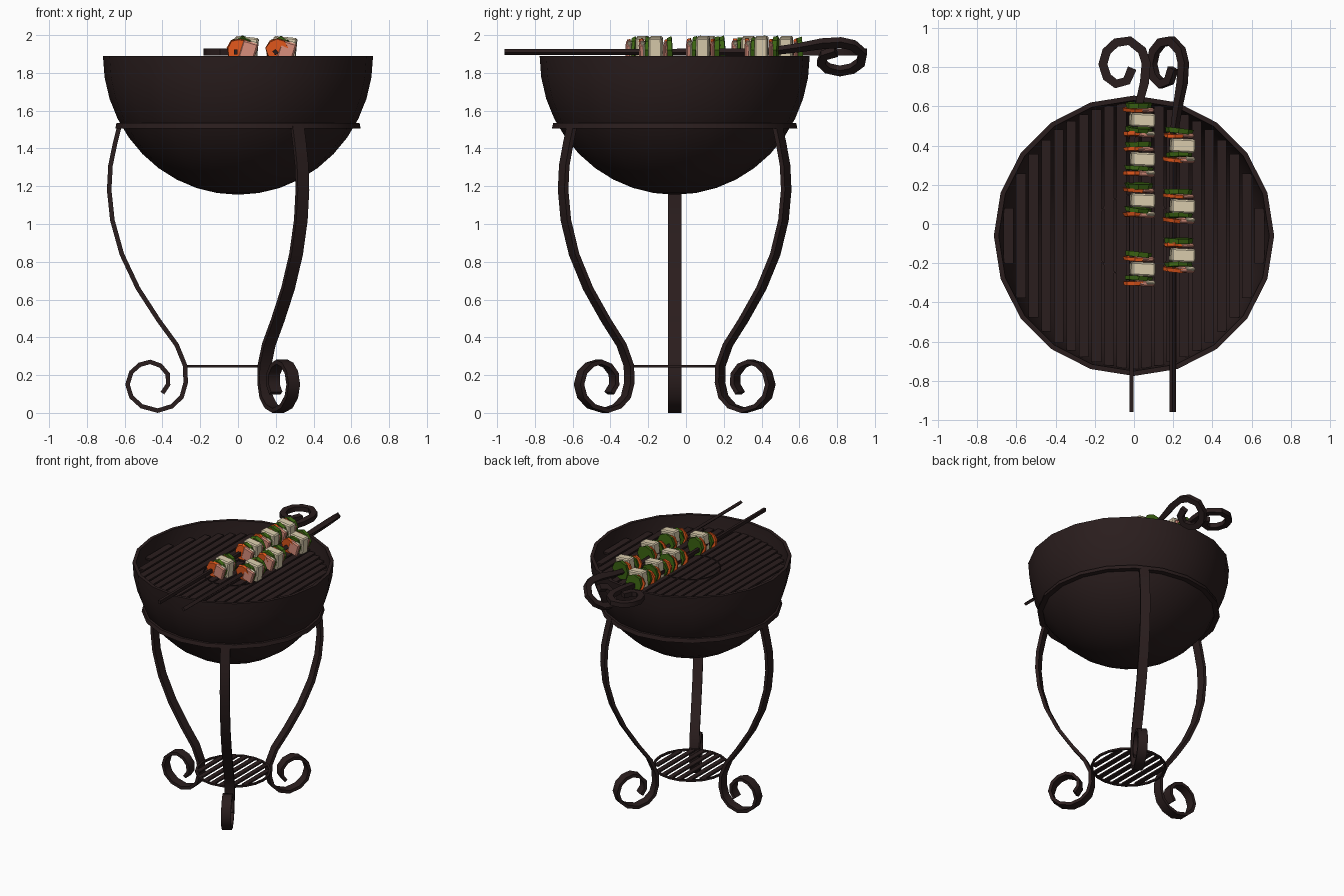
import bpy, bmesh, math, random
from mathutils import Matrix, Vector, Euler

if "Cube" in bpy.data.objects:
    bpy.data.objects.remove(bpy.data.objects["Cube"])

random.seed(4)
CY = -0.06  # bowl centre in y


def mat(name, col):
    m = bpy.data.materials.new(name)
    m.diffuse_color = (*col, 1)
    m.use_nodes = True
    m.node_tree.nodes["Principled BSDF"].inputs["Base Color"].default_value = m.diffuse_color
    return m


IRON = mat("dark_iron", (0.023, 0.0125, 0.0125))
GREEN = mat("pepper_green", (0.045, 0.13, 0.006))
ORANGE = mat("tomato_orange", (0.80, 0.10, 0.012))
CREAM = mat("onion_cream", (0.72, 0.62, 0.43))
PINK = mat("meat_pink", (0.68, 0.27, 0.20))


def finish(name, bm, material, matrix=None, smooth=None):
    bmesh.ops.recalc_face_normals(bm, faces=bm.faces)
    me = bpy.data.meshes.new(name)
    bm.to_mesh(me)
    bm.free()
    me.materials.append(material)
    ob = bpy.data.objects.new(name, me)
    bpy.context.collection.objects.link(ob)
    if matrix is not None:
        ob.matrix_world = matrix
    if smooth:
        bpy.ops.object.select_all(action='DESELECT')
        ob.select_set(True)
        bpy.context.view_layer.objects.active = ob
        bpy.ops.object.shade_smooth_by_angle(angle=math.radians(smooth))
    return ob


def lathe(name, profile, sides=20, closed=True, smooth=35):
    """Spin (radius, z) points around the bowl axis."""
    bm = bmesh.new()
    rings = []
    for r, z in profile:
        if r < 1e-4:
            rings.append([bm.verts.new((0, CY, z))] * sides)
        else:
            rings.append([bm.verts.new((r * math.cos(2 * math.pi * i / sides),
                                        CY + r * math.sin(2 * math.pi * i / sides), z))
                          for i in range(sides)])
    pairs = list(zip(rings, rings[1:])) + ([(rings[-1], rings[0])] if closed else [])
    for a, b in pairs:
        for i in range(sides):
            j = (i + 1) % sides
            quad = list(dict.fromkeys([a[i], a[j], b[j], b[i]]))
            bm.faces.new(quad)
    return finish(name, bm, IRON, smooth=smooth)


def strip(name, pts, thick, width, matrix):
    """Rectangular bar along a 2D path; thick and width are (start, end)."""
    bm = bmesh.new()
    n, secs = len(pts), []
    P = [Vector(p) for p in pts]
    for i, p in enumerate(P):
        t = (P[min(i + 1, n - 1)] - P[max(i - 1, 0)]).normalized()
        nrm = Vector((-t.y, t.x))
        f = min(1, max(0, i - 1) / 3)
        h = (thick[0] + (thick[1] - thick[0]) * f) / 2
        w = (width[0] + (width[1] - width[0]) * f) / 2
        secs.append([bm.verts.new((*(p + nrm * a * h), b * w))
                     for a, b in ((-1, -1), (1, -1), (1, 1), (-1, 1))])
    for a, b in zip(secs, secs[1:]):
        for k in range(4):
            bm.faces.new((a[k], a[(k + 1) % 4], b[(k + 1) % 4], b[k]))
    bm.faces.new(secs[0])
    bm.faces.new(secs[-1])
    return finish(name, bm, IRON, matrix, smooth=40)


def bars(name, radius, z, pitch, width, height):
    """Parallel bars along y, cut to a circle."""
    bm = bmesh.new()
    k = int(radius / pitch)
    for i in range(-k, k + 1):
        x = i * pitch
        half = math.sqrt(max(radius ** 2 - (abs(x) + width / 2) ** 2, 0.0004))
        bmesh.ops.create_cube(bm, size=1, matrix=Matrix.Translation((x, CY, z))
                              @ Matrix.Diagonal((width, 2 * half, height, 1)))
    return finish(name, bm, IRON)


# Fire bowl: hemisphere shell with an open top
steps = 10
angles = [math.pi / 2 * i / steps for i in range(steps + 1)]
outer = [(0.715 * math.sin(a), 1.89 - 0.735 * math.cos(a)) for a in angles]
inner = [(0.69 * math.sin(a), 1.89 - 0.71 * math.cos(a)) for a in reversed(angles)]
lathe("fire_bowl", outer + inner, closed=False)

# Support band around the bowl
lathe("support_band", [(0.61, 1.505), (0.65, 1.505), (0.643, 1.535), (0.61, 1.535)])

# Cooking grate with its centre ring
bars("cooking_grate", 0.68, 1.79, 0.064, 0.05, 0.014)
lathe("grate_centre_ring", [(0.208, 1.785), (0.215, 1.785), (0.215, 1.802), (0.208, 1.802)], 24)

# Low shelf between the legs
bars("shelf_bars", 0.262, 0.247, 0.066, 0.036, 0.012)
lathe("shelf_ring", [(0.255, 0.24), (0.27, 0.24), (0.27, 0.254), (0.255, 0.254)])

# Three curved legs ending in scrolls (radius, height)
leg = [(0.625, 1.53), (0.65, 1.43), (0.675, 1.31), (0.682, 1.18), (0.665, 1.02),
       (0.615, 0.84), (0.53, 0.66), (0.42, 0.49), (0.325, 0.36), (0.28, 0.25),
       (0.277, 0.16), (0.298, 0.085), (0.35, 0.035), (0.425, 0.012), (0.51, 0.035),
       (0.565, 0.085), (0.585, 0.15), (0.565, 0.215), (0.52, 0.255), (0.465, 0.27),
       (0.41, 0.25), (0.372, 0.205), (0.37, 0.15), (0.40, 0.105)]
for i, deg in enumerate((180, 60, -60)):
    m = (Matrix.Translation((0, CY, 0)) @ Matrix.Rotation(math.radians(deg), 4, 'Z')
         @ Matrix.Rotation(math.pi / 2, 4, 'X'))
    strip(f"leg_{i + 1}", leg, (0.024, 0.024), (0.07, 0.07), m)

# Skewers: straight rod and curled handle; the second is rolled on its axis
skewer = [(0, -0.96), (0, -0.3), (0, 0.42), (0.035, 0.6), (0.065, 0.72), (0.074, 0.82),
          (0.053, 0.885), (-0.01, 0.935), (-0.08, 0.925), (-0.128, 0.88), (-0.147, 0.815),
          (-0.126, 0.75), (-0.08, 0.715), (-0.025, 0.73), (0.003, 0.795)]
for i, (x, roll) in enumerate(((-0.012, 0), (0.198, -43))):
    m = Matrix.Translation((x, 0, 1.91)) @ Matrix.Rotation(math.radians(roll), 4, 'Y')
    strip(f"skewer_{i + 1}", skewer, (0.02, 0.046), (0.026, 0.036), m)


def slab(name, material, loc, r, thick, sides):
    """Irregular slice facing along y."""
    bm = bmesh.new()
    bmesh.ops.create_cone(bm, cap_ends=True, segments=sides, radius1=r, radius2=r * 0.92,
                          depth=thick)
    for v in bm.verts:
        v.co.xy *= random.uniform(0.9, 1.05)
    tilt = Euler((random.uniform(-.1, .1), 0, random.uniform(-.12, 0.02))).to_matrix().to_4x4()
    finish(name, bm, material, Matrix.Translation(loc) @ tilt @ Matrix.Rotation(math.pi / 2, 4, 'X'))


def block(name, material, loc, size, roll):
    """Bevelled chunk."""
    bm = bmesh.new()
    bmesh.ops.create_cube(bm, size=1, matrix=Matrix.Diagonal((*size, 1)))
    bmesh.ops.bevel(bm, geom=bm.edges[:], offset=0.008, segments=1, affect='EDGES')
    m = Matrix.Translation(loc) @ Euler((0, roll, -0.05)).to_matrix().to_4x4()
    finish(name, bm, material, m)


# Food: repeated groups of pepper, tomato, onion and meat
def food(x, y, tag):
    z = 1.922
    slab(f"pepper_back_{tag}", GREEN, (x - 0.004, y + 0.075, z), 0.074, 0.026, 8)
    slab(f"tomato_back_{tag}", ORANGE, (x - 0.022, y + 0.052, z - 0.002), 0.064, 0.018, 9)
    block(f"meat_back_{tag}", PINK, (x + 0.022, y + 0.052, z - 0.008), (0.09, 0.022, 0.10), 0.25)
    block(f"onion_{tag}", CREAM, (x + 0.014, y, z + 0.003), (0.124, 0.07, 0.13), 0.1)
    slab(f"pepper_front_{tag}", GREEN, (x - 0.004, y - 0.048, z), 0.073, 0.022, 8)
    slab(f"tomato_front_{tag}", ORANGE, (x - 0.024, y - 0.072, z), 0.064, 0.02, 9)
    block(f"meat_front_{tag}", PINK, (x + 0.026, y - 0.073, z - 0.006), (0.085, 0.03, 0.10), 0.3)
    block(f"onion_slice_{tag}", CREAM, (x + 0.046, y - 0.068, z), (0.05, 0.022, 0.09), 0.3)


for i, y in enumerate((0.53, 0.33, 0.12, -0.23)):
    food(0.028, y, f"a{i + 1}")
for i, y in enumerate((0.40, 0.09, -0.16)):
    food(0.232, y, f"b{i + 1}")
